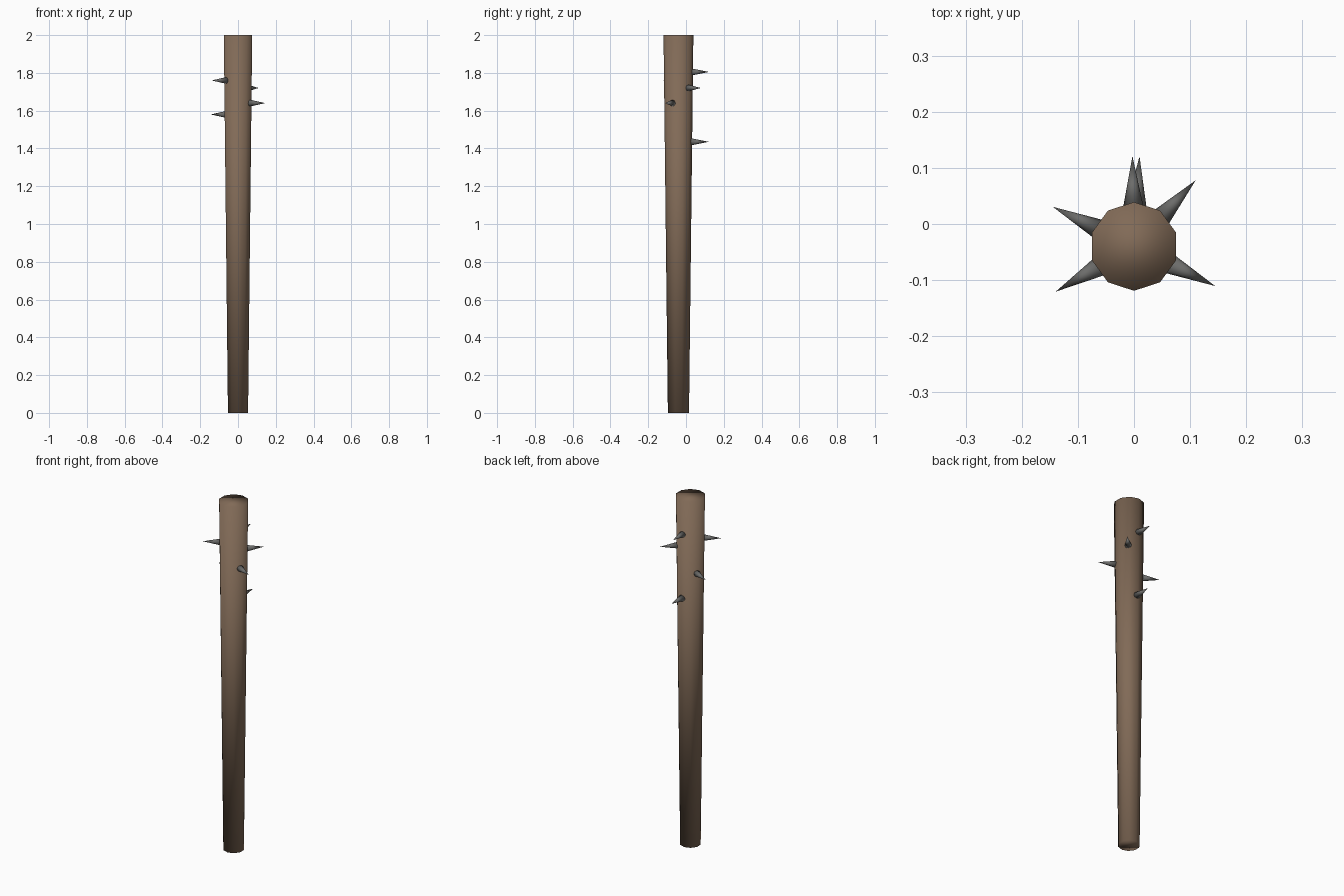
import bpy
import bmesh
from math import radians
from mathutils import Matrix

cube = bpy.data.objects.get("Cube")
if cube:
    bpy.data.objects.remove(cube, do_unlink=True)


def material(name, rgb):
    mat = bpy.data.materials.new(name)
    mat.use_nodes = True
    colour = (*rgb, 1)
    mat.diffuse_color = colour
    mat.node_tree.nodes["Principled BSDF"].inputs["Base Color"].default_value = colour
    return mat


def cone(name, mat, sides, r_base, r_top, length, matrix):
    """Smooth capped cone, its base at the matrix origin, pointing along local z."""
    bm = bmesh.new()
    bmesh.ops.create_cone(bm, cap_ends=True, segments=sides, radius1=r_base,
                          radius2=r_top, depth=length,
                          matrix=matrix @ Matrix.Translation((0, 0, length / 2)))
    bmesh.ops.remove_doubles(bm, verts=bm.verts, dist=0.0001)
    for face in bm.faces:
        face.smooth = True
    mesh = bpy.data.meshes.new(name)
    bm.to_mesh(mesh)
    bm.free()
    mesh.materials.append(mat)
    obj = bpy.data.objects.new(name, mesh)
    bpy.context.collection.objects.link(obj)
    return obj


wood = material("brown wood", (0.22, 0.145, 0.095))
iron = material("grey iron", (0.15, 0.15, 0.145))
axis = Matrix.Translation((0, -0.04, 0))

# Tapered ten-sided shaft
cone("club_shaft", wood, 10, 0.056, 0.079, 2.0, axis)

# Spikes around the upper shaft: heading from +x in degrees, height
spikes = [(91, 1.805), (86.5, 1.435), (47, 1.72),
          (-26, 1.64), (154, 1.58), (210, 1.76)]
for number, (heading, height) in enumerate(spikes, 1):
    place = (axis @ Matrix.Translation((0, 0, height))
             @ Matrix.Rotation(radians(heading), 4, "Z")
             @ Matrix.Translation((0.066, 0, 0))
             @ Matrix.Rotation(radians(90), 4, "Y"))
    cone(f"spike_{number}", iron, 8, 0.019, 0, 0.095, place)
